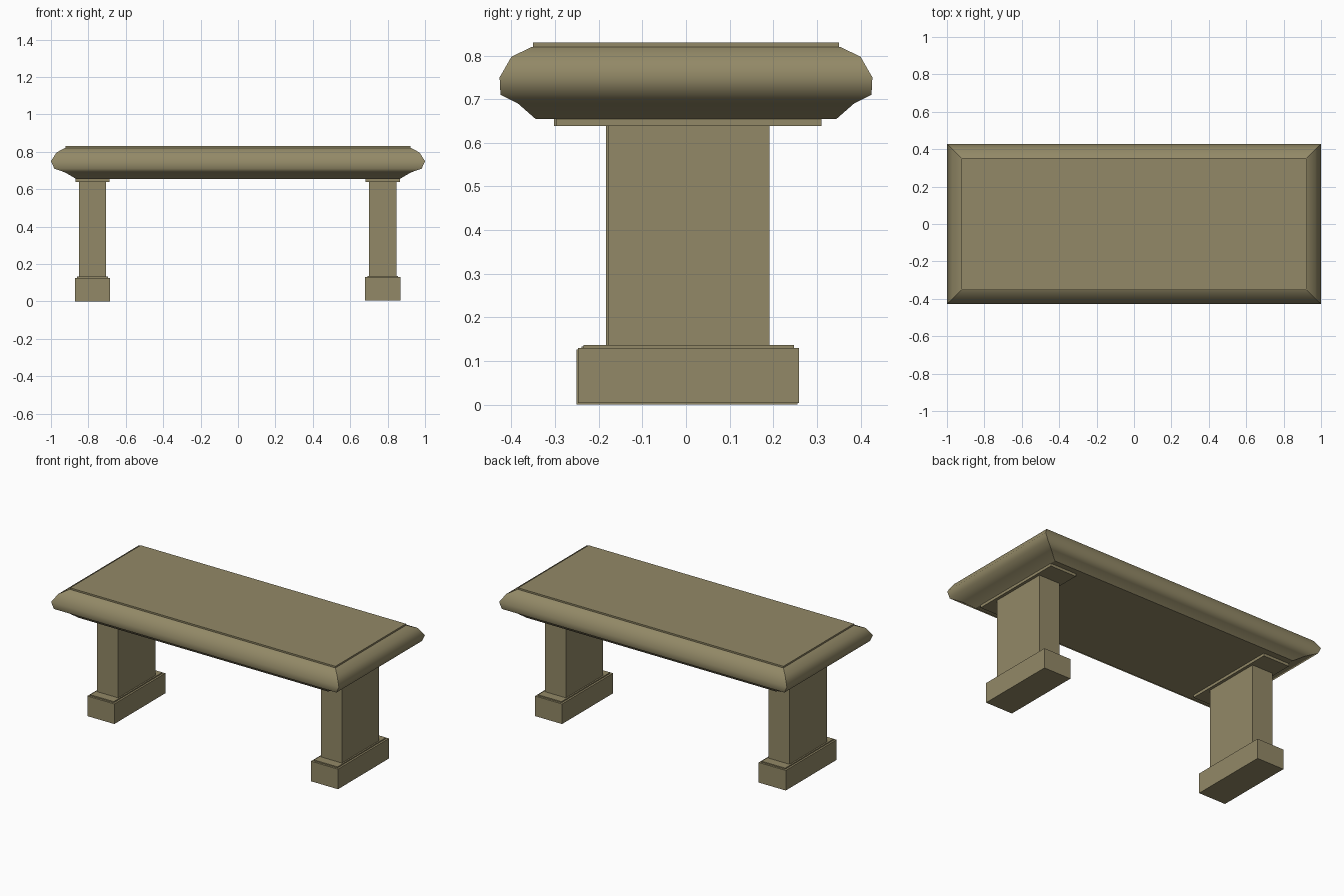
import bpy, bmesh

cube = bpy.data.objects.get("Cube")
if cube:
    bpy.data.objects.remove(cube, do_unlink=True)

# Single stone colour
stone = bpy.data.materials.new("weathered_stone")
colour = (0.29, 0.25, 0.135, 1)
stone.diffuse_color = colour
stone.use_nodes = True
bsdf = next(n for n in stone.node_tree.nodes if n.type == 'BSDF_PRINCIPLED')
bsdf.inputs["Base Color"].default_value = colour
bsdf.inputs["Roughness"].default_value = 0.9


def loft(name, rings, centre=(0, 0, 0), rounded=False):
    """Stack rectangles (half x, half y, z) into a closed solid with mitred corners."""
    bm = bmesh.new()
    loops = []
    for hx, hy, z in rings:
        corners = ((-1, -1), (1, -1), (1, 1), (-1, 1))
        loops.append([bm.verts.new((sx * hx, sy * hy, z)) for sx, sy in corners])
    bm.faces.new(loops[0][::-1])
    bm.faces.new(loops[-1])
    for low, high in zip(loops, loops[1:]):
        for i in range(4):
            j = (i + 1) % 4
            face = bm.faces.new((low[i], low[j], high[j], high[i]))
            face.smooth = rounded
    bmesh.ops.recalc_face_normals(bm, faces=bm.faces[:])
    # Keep mitres and the top and bottom rims crisp
    ends = set(loops[0] + loops[-1])
    for edge in bm.edges:
        a, b = edge.verts
        if abs(a.co.z - b.co.z) > 1e-5 or (a in ends and b in ends):
            edge.smooth = False
    mesh = bpy.data.meshes.new(name)
    bm.to_mesh(mesh)
    bm.free()
    mesh.materials.append(stone)
    obj = bpy.data.objects.new(name, mesh)
    obj.location = centre
    bpy.context.collection.objects.link(obj)
    return obj


# Seat slab with a rounded moulded rim
loft("seat_slab", [
    (0.865, 0.345, 0.655),
    (0.925, 0.385, 0.69),
    (0.982, 0.425, 0.71),
    (1.0, 0.427, 0.75),
    (0.97, 0.4, 0.797),
    (0.925, 0.353, 0.82),
], rounded=True)

# Thin raised panel on top of the seat
loft("seat_panel", [(0.922, 0.35, 0.815), (0.922, 0.35, 0.83)])


def leg(side, x, y, lift):
    # Plinth, small step, shaft and cap plate
    loft(side + "_plinth", [(0.094, 0.253, 0), (0.094, 0.253, 0.126)], (x, y, lift))
    loft(side + "_plinth_step", [(0.082, 0.241, 0.12), (0.082, 0.241, 0.133)], (x, y, lift))
    loft(side + "_shaft", [(0.073, 0.185, 0.125), (0.073, 0.185, 0.645)], (x, y, lift))
    loft(side + "_cap_plate", [(0.091, 0.304, 0.638), (0.091, 0.304, 0.66)], (x, y, 0))


leg("left", 0.774, 0.006, 0.004)
leg("right", -0.778, 0.002, 0)
